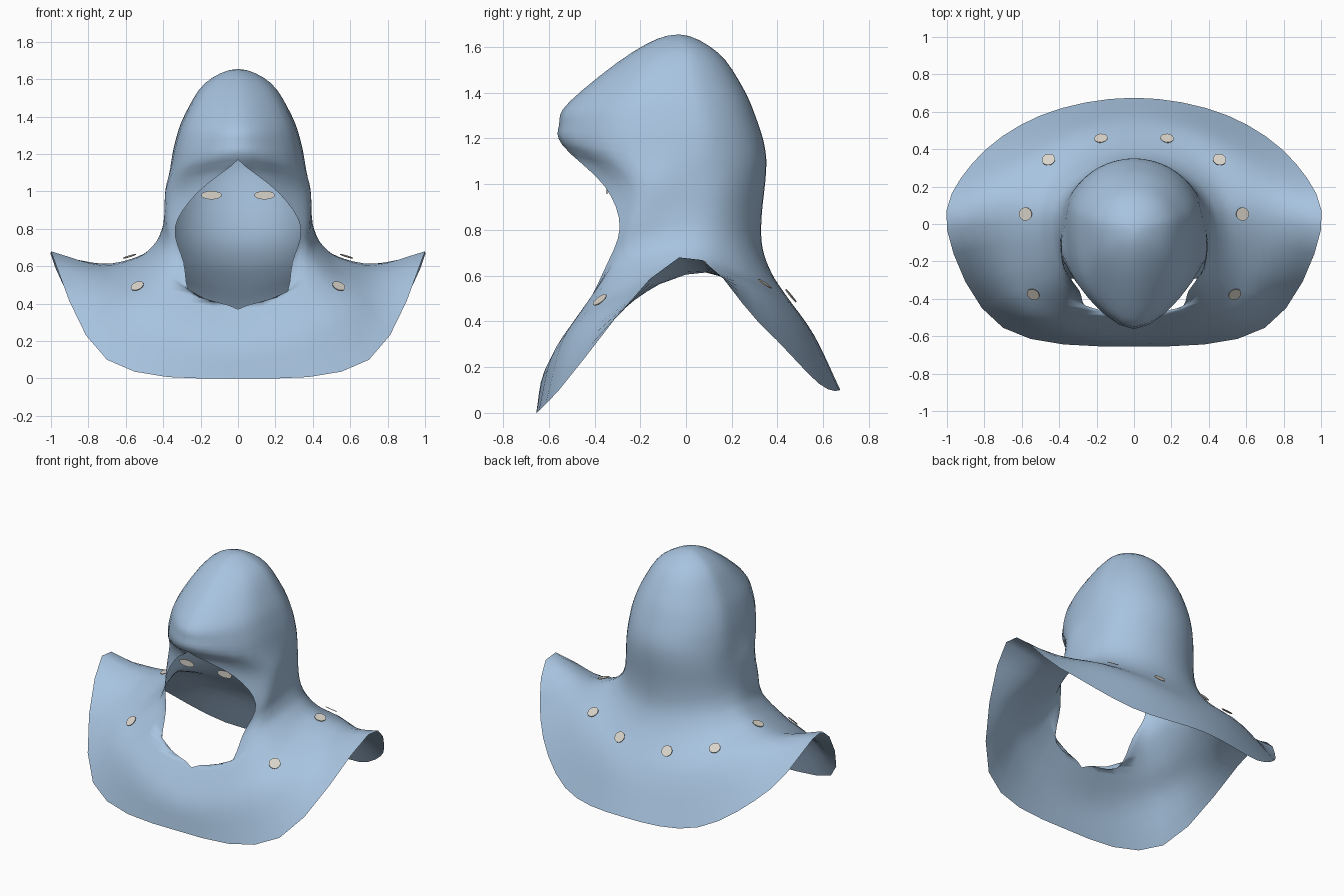
import bpy, bmesh, math
from mathutils import Vector, Matrix
from mathutils.bvhtree import BVHTree

if "Cube" in bpy.data.objects:
    bpy.data.objects.remove(bpy.data.objects["Cube"])


def material(name, rgb):
    m = bpy.data.materials.new(name)
    m.diffuse_color = (*rgb, 1)
    m.use_nodes = True
    m.node_tree.nodes["Principled BSDF"].inputs["Base Color"].default_value = m.diffuse_color
    return m


BLUE = material("light blue cloth", (0.39, 0.55, 0.74))
BONE = material("pale bone", (0.70, 0.66, 0.59))


def add_object(name, bm, mat):
    me = bpy.data.meshes.new(name)
    bm.to_mesh(me)
    ob = bpy.data.objects.new(name, me)
    bpy.context.collection.objects.link(ob)
    me.materials.append(mat)
    return ob


# Half-section stations from hem to crown:
# front / face-opening edge (xyz), front diagonal (xyz), side (xyz), back (yz)
LEVELS = [
    (0, -.655, 0, .70, -.555, .10, 1, -.03, .68, .675, .10),
    (0, -.62, .18, .60, -.48, .36, .73, 0, .605, .56, .34),
    (0, -.50, .37, .48, -.41, .48, .54, 0, .645, .44, .51),
    (.24, -.455, .43, .39, -.32, .62, .45, 0, .715, .375, .61),
    (.29, -.36, .62, .375, -.25, .73, .41, 0, .79, .335, .72),
    (.335, -.29, .81, .385, -.2, .85, .39, 0, .88, .33, .85),
    (.22, -.355, .99, .375, -.2, 1.0, .375, 0, 1.02, .35, 1.05),
    (0, -.54, 1.17, .31, -.31, 1.12, .36, 0, 1.14, .345, 1.16),
    (0, -.555, 1.26, .28, -.33, 1.25, .335, 0, 1.27, .31, 1.28),
    (0, -.51, 1.36, .24, -.30, 1.38, .285, -.02, 1.41, .25, 1.42),
    (0, -.23, 1.58, .14, -.16, 1.57, .175, -.02, 1.58, .14, 1.575),
    (0, -.03, 1.655, 0, -.03, 1.655, 0, -.03, 1.655, -.03, 1.655),
]
OPEN_LOW, OPEN_HIGH = 2, 7      # levels between which the face opening lies
SUB = 4


def spline(p0, p1, p2, p3, t):
    return 0.5 * (2 * p1 + (p2 - p0) * t + (2 * p0 - 5 * p1 + 4 * p2 - p3) * t * t
                  + (3 * p1 - p0 - 3 * p2 + p3) * t ** 3)


def flip(v):
    return Vector((-v.x, v.y, v.z))


def resample(pts, before, after):
    q = [before] + pts + [after]
    out = [spline(*q[i:i + 4], k / SUB) for i in range(len(pts) - 1) for k in range(SUB)]
    return out + [pts[-1].copy()]


def station(row, hem):
    a, b, c = (Vector(row[i:i + 3]) for i in (0, 3, 6))
    ey, ez = row[9:]
    pts = [a, b, c]
    for deg in (30, 60, 90):     # quarter ellipse round the back
        s, co = math.sin(math.radians(deg)), math.cos(math.radians(deg))
        w = s * s * (3 - 2 * s) if hem else s ** 2.2
        pts.append(Vector((c.x * co if deg < 90 else 0, c.y + (ey - c.y) * s,
                           c.z + (ez - c.z) * w)))
    return pts


# Smooth lengthwise (rounded over the crown), then round each ring
columns = []
for col in zip(*[station(r, r is LEVELS[0]) for r in LEVELS]):
    col = list(col)
    top, near = col[-1], col[-2]
    over = Vector((2 * top.x - near.x, 2 * top.y - near.y, near.z))
    columns.append(resample(col, 2 * col[0] - col[1], over))
rings = []
for i in range(len(columns[0])):
    pts = [c[i].copy() for c in columns]
    opened = OPEN_LOW * SUB < i < OPEN_HIGH * SUB
    pts[0].x = max(pts[0].x, 0.001) if opened else 0
    pts[-1].x = 0
    rings.append(resample(pts, pts[0] if opened else flip(pts[1]), flip(pts[-2])))

# Hooded cape: one open cloth sheet, both halves joined along the centre
bm = bmesh.new()
for side in (1, -1):
    grid = [[bm.verts.new((p.x * side, p.y, p.z)) for p in ring] for ring in rings]
    for r0, r1 in zip(grid, grid[1:]):
        for j in range(len(r0) - 1):
            quad = [r0[j], r0[j + 1], r1[j + 1], r1[j]]
            bm.faces.new(quad if side > 0 else quad[::-1])
bmesh.ops.remove_doubles(bm, verts=bm.verts, dist=0.0004)
bmesh.ops.dissolve_degenerate(bm, edges=bm.edges, dist=0.0002)
for f in bm.faces:
    f.smooth = True
bm.normal_update()
tree = BVHTree.FromBMesh(bm)
add_object("hooded_cape", bm, BLUE)
bm.free()


def disc(name, pos, normal, rx, ry):
    d = bmesh.new()
    rot = Vector(normal).to_track_quat('Z', 'Y').to_matrix().to_4x4()
    bmesh.ops.create_cone(d, cap_ends=True, segments=14, radius1=1, radius2=1, depth=1,
                          matrix=Matrix.Translation(pos) @ rot @ Matrix.Diagonal((rx, ry, 0.004, 1)))
    add_object(name, d, BONE)
    d.free()


# Ring of studs lying just above the shoulders
for x, y, gap in ((.535, -.37, .012), (.575, .055, .018), (.455, .335, .018), (.175, .44, .024)):
    for s in (1, -1):
        hit, n, _, _ = tree.ray_cast(Vector((x * s, y, 3)), Vector((0, 0, -1)))
        if n.z < 0:
            n = -n
        start = hit + n * gap
        disc("shoulder_stud", start, n, .036, .036)

# Pair of flat oval eyes in the face opening
for s in (1, -1):
    disc("eye", Vector((.142 * s, -.345, .98)), (0, -1, 0), .055, .023)
